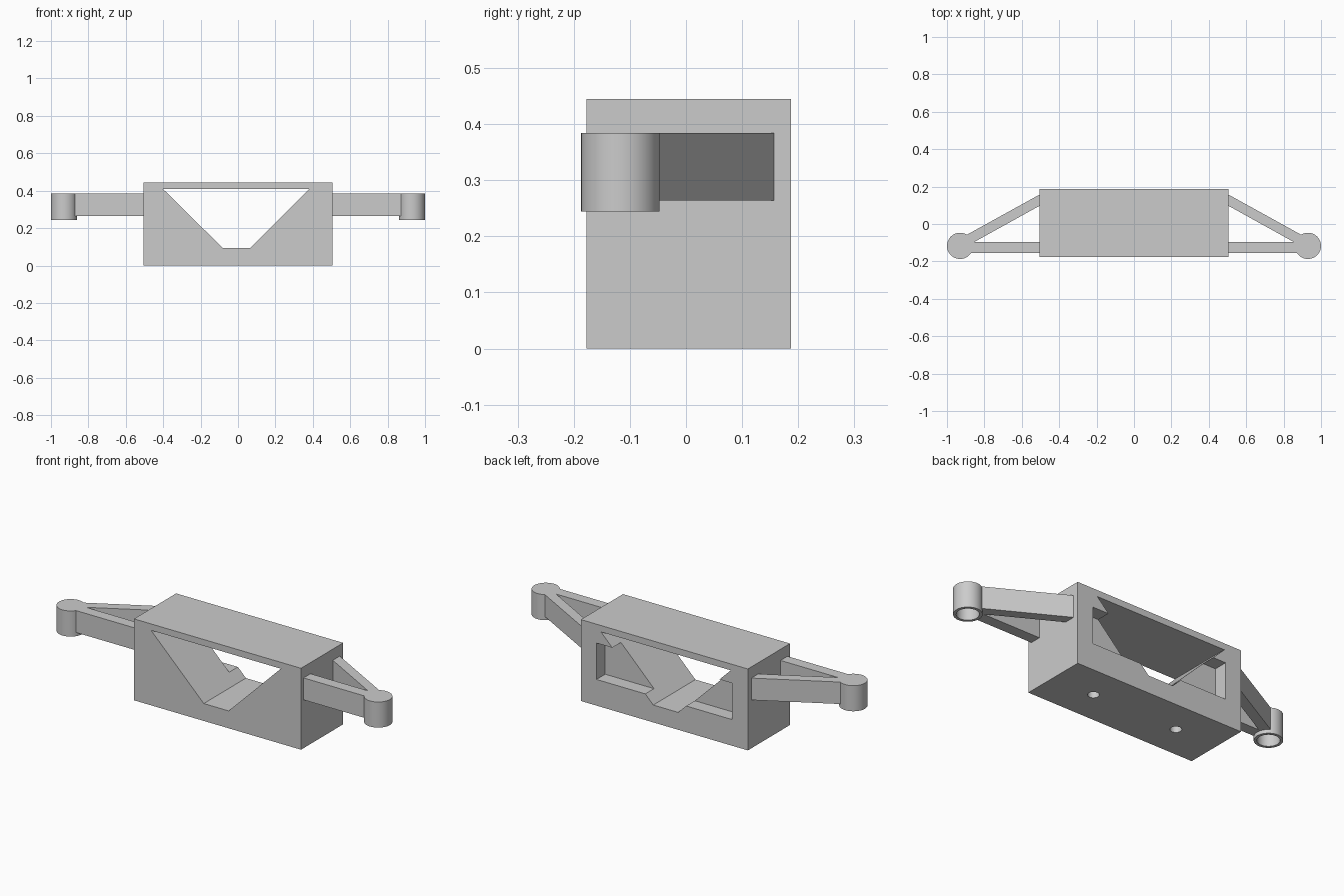
import bpy, bmesh, math
from mathutils import Vector

cube = bpy.data.objects.get("Cube")
if cube:
    bpy.data.objects.remove(cube, do_unlink=True)

GREY = (0.6, 0.6, 0.6, 1)
grey = bpy.data.materials.new("plain grey")
grey.use_nodes = True
grey.diffuse_color = GREY
grey.node_tree.nodes["Principled BSDF"].inputs["Base Color"].default_value = GREY


def prism(name, outline, offset):
    """Extrude a closed outline of 3D points along an offset."""
    bm = bmesh.new()
    face = bm.faces.new([bm.verts.new(p) for p in outline])
    out = bmesh.ops.extrude_face_region(bm, geom=[face])
    verts = [v for v in out["geom"] if isinstance(v, bmesh.types.BMVert)]
    bmesh.ops.translate(bm, verts=verts, vec=Vector(offset))
    # extrusion can drop the starting face, so cap any open ends
    edges = [e for e in bm.edges if e.is_boundary]
    if edges:
        bmesh.ops.holes_fill(bm, edges=edges)
    bmesh.ops.recalc_face_normals(bm, faces=bm.faces)
    mesh = bpy.data.meshes.new(name)
    bm.to_mesh(mesh)
    bm.free()
    mesh.materials.append(grey)
    obj = bpy.data.objects.new(name, mesh)
    bpy.context.collection.objects.link(obj)
    return obj


def front_prism(name, points, y0, y1):
    return prism(name, [(x, y0, z) for x, z in points], (0, y1 - y0, 0))


def flat_prism(name, points, z0, z1):
    return prism(name, [(x, y, z0) for x, y in points], (0, 0, z1 - z0))


def rod(name, x, y, radius, z0, z1, sides=48):
    angles = [2 * math.pi * i / sides for i in range(sides)]
    ring = [(x + radius * math.cos(a), y + radius * math.sin(a)) for a in angles]
    return flat_prism(name, ring, z0, z1)


def select_only(obj):
    bpy.ops.object.select_all(action='DESELECT')
    obj.select_set(True)
    bpy.context.view_layer.objects.active = obj


def cut(obj, cutter):
    """Subtract the cutter for good, then discard it."""
    cutter.hide_render = True
    mod = obj.modifiers.new("cut", 'BOOLEAN')
    mod.operation = 'DIFFERENCE'
    mod.solver = 'EXACT'
    mod.object = cutter
    select_only(obj)
    bpy.ops.object.modifier_apply(modifier=mod.name)
    bpy.data.objects.remove(cutter, do_unlink=True)


def smooth(obj):
    select_only(obj)
    bpy.ops.object.shade_smooth_by_angle(angle=math.radians(30))


def rect(x0, x1, z0, z1):
    return [(x0, z0), (x1, z0), (x1, z1), (x0, z1)]


# Housing block
HALF, FRONT, BACK, TOP = 0.505, -0.177, 0.187, 0.445
housing = front_prism("housing", rect(-HALF, HALF, 0, TOP), FRONT, BACK)

# Funnel opening right through, and a shallow recess in the back
funnel = [(-0.083, 0.095), (0.067, 0.095), (0.383, 0.41), (-0.402, 0.41)]
cut(housing, front_prism("funnel_cutter", funnel, FRONT - 0.1, BACK + 0.1))
recess = rect(-0.41, 0.41, 0.143, 0.342)
cut(housing, front_prism("recess_cutter", recess, BACK - 0.075, BACK + 0.1))

# Screw holes in the underside
for x in (-0.255, 0.255):
    cut(housing, rod("hole_cutter", x, 0.005, 0.028, -0.1, 0.12, 32))
smooth(housing)

# Bracket arms: straight beam, diagonal brace and a socket open below
SOCKET_X, SOCKET_Y, ARM_LOW, ARM_TOP = 0.93, -0.117, 0.264, 0.384
for side, label in ((1, "left"), (-1, "right")):
    beam = [(0.5, -0.155), (0.872, -0.155), (0.872, -0.095), (0.5, -0.095)]
    brace = [(0.5, 0.1), (0.87, -0.105), (0.9, -0.061), (0.5, 0.16)]
    for part, outline in (("beam", beam), ("brace", brace)):
        flat_prism(f"{label}_arm_{part}", [(side * x, y) for x, y in outline],
                   ARM_LOW, ARM_TOP)
    socket = rod(f"{label}_socket", side * SOCKET_X, SOCKET_Y, 0.07, 0.244, ARM_TOP)
    cut(socket, rod("socket_cutter", side * SOCKET_X, SOCKET_Y, 0.055, 0.1, 0.364))
    smooth(socket)
